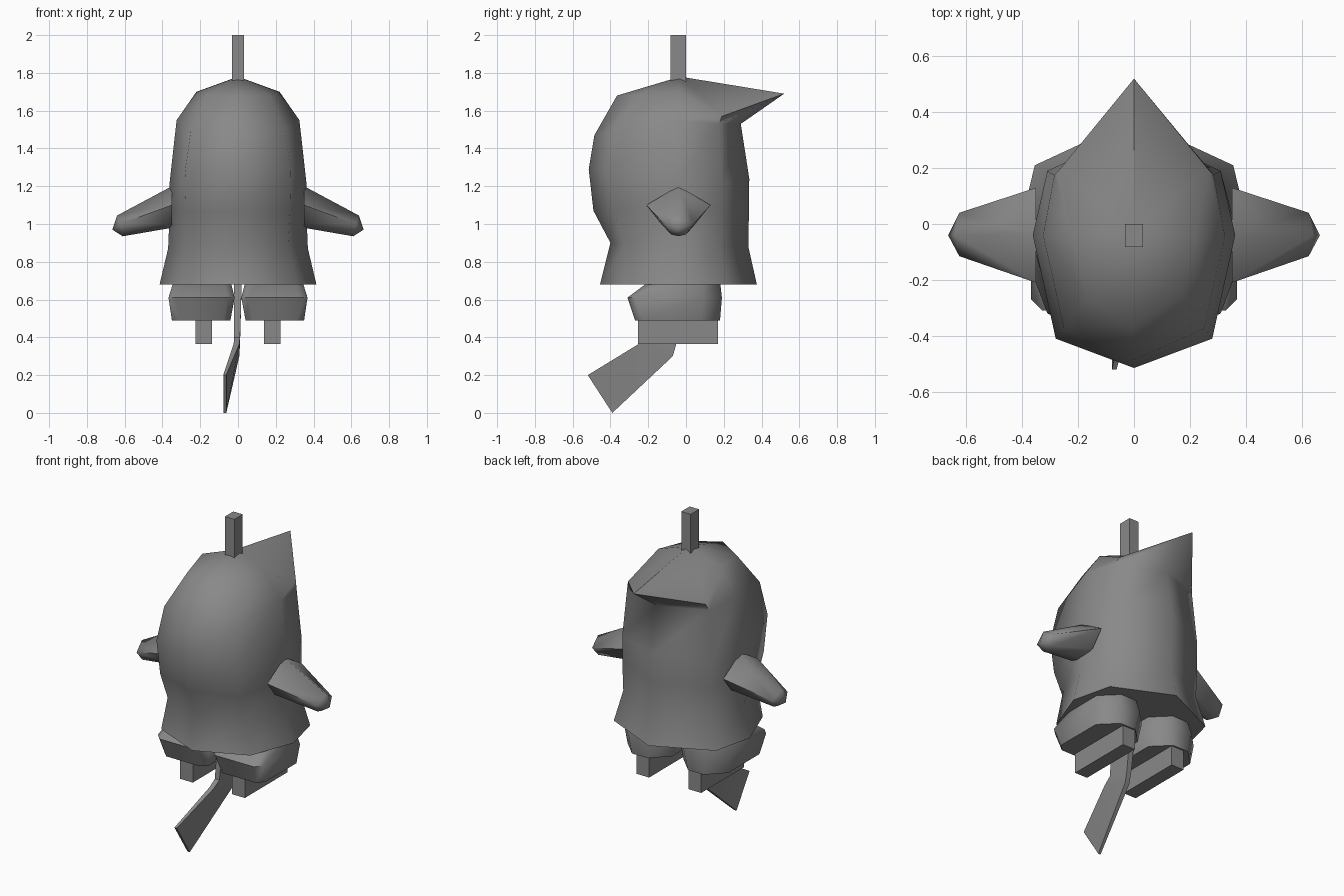
import bpy, bmesh, math

if "Cube" in bpy.data.objects:
    bpy.data.objects.remove(bpy.data.objects["Cube"])

grey = bpy.data.materials.new("plain grey")
grey.diffuse_color = (0.25, 0.25, 0.25, 1)
grey.use_nodes = True
grey.node_tree.nodes["Principled BSDF"].inputs["Base Color"].default_value = grey.diffuse_color


def finish(name, bm, angle=60):
    bmesh.ops.recalc_face_normals(bm, faces=bm.faces)
    mesh = bpy.data.meshes.new(name)
    bm.to_mesh(mesh)
    bm.free()
    mesh.materials.append(grey)
    obj = bpy.data.objects.new(name, mesh)
    bpy.context.collection.objects.link(obj)
    bpy.ops.object.select_all(action='DESELECT')
    bpy.context.view_layer.objects.active = obj
    obj.select_set(True)
    bpy.ops.object.shade_smooth_by_angle(angle=math.radians(angle))
    return obj


def loft(name, rings, tip=None, angle=60):
    """Skin a list of closed rings; the far end closes flat or to a point."""
    bm = bmesh.new()
    vs = [[bm.verts.new(p) for p in ring] for ring in rings]
    n = len(vs[0])
    for a, b in zip(vs, vs[1:]):
        for i in range(n):
            j = (i + 1) % n
            bm.faces.new((a[i], a[j], b[j], b[i]))
    bm.faces.new(vs[0])
    if tip:
        t = bm.verts.new(tip)
        for i in range(n):
            bm.faces.new((vs[-1][i], vs[-1][(i + 1) % n], t))
    else:
        bm.faces.new(vs[-1])
    return finish(name, bm, angle)


def box(name, x, y, z):
    return loft(name, [[(x[0], y[0], h), (x[1], y[0], h), (x[1], y[1], h), (x[0], y[1], h)]
                       for h in z], angle=30)


# Hooded body: half rings from front to back, mirrored in x
half_rings = [
    [(0, -.455, .68), (.31, -.32, .68), (.415, -.04, .68), (.355, .21, .68), (0, .375, .68)],
    [(0, -.40, .90), (.265, -.32, .89), (.37, -.04, .87), (.31, .18, .87), (0, .33, .88)],
    [(0, -.49, 1.07), (.275, -.38, 1.06), (.362, -.04, 1.06), (.31, .19, 1.06), (0, .333, 1.06)],
    [(0, -.515, 1.29), (.28, -.41, 1.28), (.362, -.04, 1.22), (.31, .19, 1.22), (0, .335, 1.24)],
    [(0, -.485, 1.47), (.25, -.375, 1.49), (.325, -.04, 1.55), (.285, .175, 1.53), (0, .29, 1.53)],
    [(0, -.365, 1.68), (.17, -.26, 1.68), (.22, -.04, 1.70), (.27, .19, 1.57), (0, .52, 1.69)],
]
rings = [h + [(-x, y, z) for x, y, z in reversed(h[1:-1])] for h in half_rings]
loft("hooded_body", rings, tip=(0, -.03, 1.78))

# Stalk on top of the head
box("head_stalk", (-.033, .033), (-.083, 0), (1.74, 2.0))

# Arms, legs and feet on both sides
for s, side in ((1, "right"), (-1, "left")):
    root = [(-.04, 1.20), (.13, 1.10), (.05, 1.0), (-.04, .98), (-.13, 1.0), (-.21, 1.10)]
    end = [(.64, -.04, 1.045), (.625, .04, 1.0), (.61, 0, .945),
           (.61, -.04, .935), (.61, -.08, .945), (.625, -.115, 1.0)]
    loft(side + "_arm", [[(s * .35, y, z) for y, z in root],
                         [(s * x, y, z) for x, y, z in end]], tip=(s * .665, -.04, .97))

    # Bulging leg: inner x, outer x, front y, back y, height
    leg = []
    for x0, x1, y0, y1, z in ((.04, .35, -.27, .18, .49), (.018, .368, -.31, .19, .61),
                              (.04, .34, -.19, .18, .70)):
        c, d = .04, .10
        plan = [(x0 + c, y0), (x1 - c, y0), (x1, y0 + c), (x1, y1 - d),
                (x1 - d, y1), (x0 + d, y1), (x0, y1 - d), (x0, y0 + c)]
        leg.append([(s * x, y, z) for x, y in plan])
    loft(side + "_leg", leg)
    box(side + "_foot", sorted((s * .137, s * .225)), (-.253, .17), (.365, .52))

# Thin tail hanging between the legs and sweeping forward
tail = []
for x, w, (ya, za), (yb, zb) in ((0, .02, (-.17, .70), (0, .70)),
                                 (-.005, .016, (-.20, .40), (-.05, .37)),
                                 (-.008, .015, (-.25, .365), (-.07, .30)),
                                 (-.07, .008, (-.52, .20), (-.39, 0))):
    tail.append([(x - w, ya, za), (x + w, ya, za), (x + w, yb, zb), (x - w, yb, zb)])
loft("tail", tail, angle=40)
